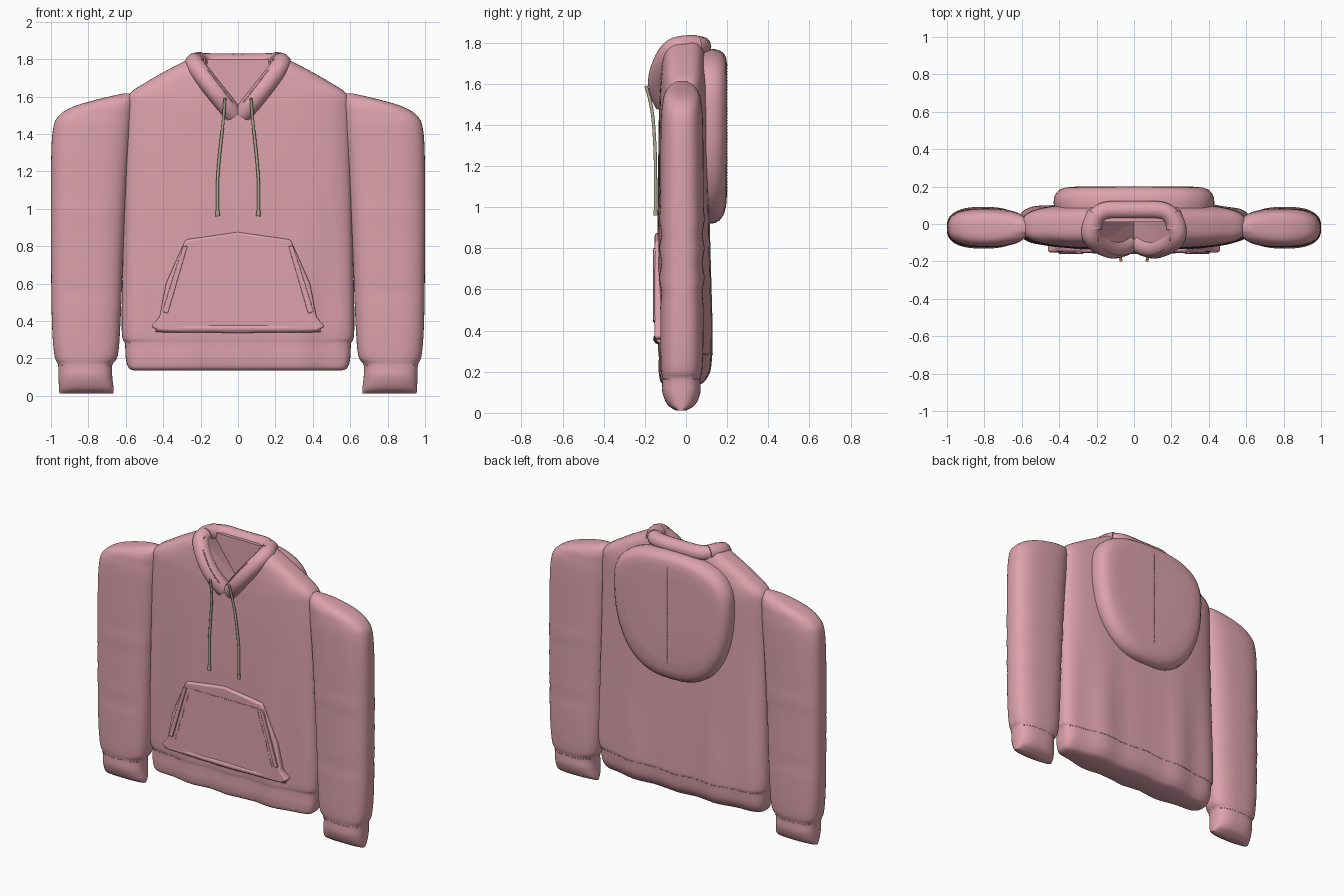
import bpy, bmesh, math
from mathutils import Vector

if "Cube" in bpy.data.objects:
    bpy.data.objects.remove(bpy.data.objects["Cube"], do_unlink=True)


def material(name, rgb):
    m = bpy.data.materials.new(name)
    m.use_nodes = True
    m.diffuse_color = (*rgb, 1)
    bsdf = m.node_tree.nodes["Principled BSDF"]
    bsdf.inputs["Base Color"].default_value = (*rgb, 1)
    bsdf.inputs["Roughness"].default_value = 0.9
    return m


PINK = material("dusty pink fabric", (0.72, 0.36, 0.42))
BEIGE = material("beige cord", (0.44, 0.41, 0.29))


def select(ob):
    bpy.ops.object.select_all(action="DESELECT")
    ob.select_set(True)
    bpy.context.view_layer.objects.active = ob


def make(name, bm, mat=PINK, angle=50):
    bmesh.ops.recalc_face_normals(bm, faces=bm.faces)
    me = bpy.data.meshes.new(name)
    bm.to_mesh(me)
    bm.free()
    me.materials.append(mat)
    ob = bpy.data.objects.new(name, me)
    bpy.context.collection.objects.link(ob)
    select(ob)
    bpy.ops.object.shade_smooth_by_angle(angle=math.radians(angle))
    return ob


def apply(ob, kind, **settings):
    mod = ob.modifiers.new(kind.lower(), kind)
    for key, value in settings.items():
        setattr(mod, key, value)
    select(ob)
    bpy.ops.object.modifier_apply(modifier=mod.name)


def skin(rings):
    """Bridge closed rings of points and cap both ends."""
    bm = bmesh.new()
    rows = [[bm.verts.new(p) for p in ring] for ring in rings]
    n = len(rows[0])
    for a, b in zip(rows, rows[1:]):
        for i in range(n):
            j = (i + 1) % n
            bm.faces.new((a[i], a[j], b[j], b[i]))
    bm.faces.new(rows[0])
    bm.faces.new(rows[-1])
    return bm


def spow(v, e):
    return math.copysign(abs(v) ** e, v)


def smooth_rows(rows, steps=6):
    """Catmull-Rom interpolation between profile rows."""
    out = []
    for i in range(len(rows) - 1):
        quad = rows[max(i - 1, 0)], rows[i], rows[i + 1], rows[min(i + 2, len(rows) - 1)]
        for s in range(steps):
            t = s / steps
            out.append([b + t / 2 * (c - a + t * (2 * a - 5 * b + 4 * c - d + t * (3 * (b - c) + d - a)))
                        for a, b, c, d in zip(*quad)])
    return out + [list(rows[-1])]


def loft(rows, power, fold, n=72):
    """Rounded horizontal sections from rows of z, x0, x1, y0, y1."""
    rings = []
    for z, x0, x1, y0, y1 in smooth_rows(rows):
        ring = []
        for k in range(n):
            a = 2 * math.pi * k / n
            c, s = spow(math.cos(a), power), spow(math.sin(a), power)
            x = (x0 + x1) / 2 + (x1 - x0) / 2 * c
            y = (y0 + y1) / 2 + (y1 - y0) / 2 * s
            ring.append((x, y + fold(x, z) * s, z))
        rings.append(ring)
    return skin(rings)


def plate(name, outline, y0, y1, bevel):
    """Flat shape in the front plane, given thickness and soft edges."""
    ob = make(name, skin([[(x, y, z) for x, z in outline] for y in (y0, y1)]))
    if bevel:
        apply(ob, "BEVEL", width=bevel, segments=3, limit_method="ANGLE")
        bpy.ops.object.shade_smooth_by_angle(angle=math.radians(50))
    return ob


def tube(name, points, radius, mat=PINK):
    cu = bpy.data.curves.new(name, "CURVE")
    cu.dimensions = "3D"
    cu.bevel_depth, cu.bevel_resolution, cu.use_fill_caps = radius, 4, True
    sp = cu.splines.new("NURBS")
    sp.points.add(len(points) - 1)
    for p, co in zip(sp.points, points):
        p.co = (*co, 1)
    sp.use_endpoint_u, sp.order_u, sp.resolution_u = True, 3, 8
    cu.materials.append(mat)
    ob = bpy.data.objects.new(name, cu)
    bpy.context.collection.objects.link(ob)
    select(ob)
    bpy.ops.object.convert(target="MESH")
    bpy.ops.object.shade_smooth_by_angle(angle=math.radians(50))
    return bpy.context.object


def stitches(name, target, a, b, side, count):
    """Row of tiny thread beads dropped onto a surface; side -1 front, 1 back."""
    bpy.context.view_layer.update()
    bm = bmesh.new()
    for i in range(count):
        p = Vector(a).lerp(Vector(b), i / (count - 1))
        hit, loc, _, _ = target.ray_cast(Vector((p.x, side, p.y)), Vector((0, -side, 0)))
        if hit:
            cube = bmesh.ops.create_cube(bm, size=0.006)
            bmesh.ops.translate(bm, verts=cube["verts"], vec=loc)
    make(name, bm, angle=10)


# Torso with hem, vertical drape folds and sloping shoulders
def drape(x, z):
    return 0.009 * math.sin(21 * x + 1) * max(0, min(1, (1.1 - z) / 0.6))


halves = [(0.135, 0.555, -0.09, 0.05), (0.15, 0.585, -0.115, 0.08), (0.2, 0.6, -0.125, 0.11),
          (0.28, 0.605, -0.125, 0.12), (0.36, 0.622, -0.13, 0.122), (0.8, 0.615, -0.135, 0.115),
          (1.25, 0.605, -0.135, 0.11), (1.52, 0.6, -0.13, 0.11), (1.61, 0.585, -0.125, 0.105),
          (1.68, 0.485, -0.12, 0.1), (1.74, 0.38, -0.115, 0.095), (1.8, 0.265, -0.1, 0.085)]
torso = make("torso", loft([(z, -w, w, y0, y1) for z, w, y0, y1 in halves], 0.62, drape))

# Open neckline
cutter = plate("neck_cutter", [(0, 1.52), (0.19, 1.79), (0.19, 1.95), (-0.19, 1.95), (-0.19, 1.79)],
               -0.4, 0.01, 0)
cutter.hide_render = True
apply(torso, "BOOLEAN", object=cutter, operation="DIFFERENCE", solver="EXACT")
bpy.data.objects.remove(cutter, do_unlink=True)
select(torso)
bpy.ops.object.shade_smooth_by_angle(angle=math.radians(50))


# Sleeves with gathered cuffs and forearm creases
def crease(x, z):
    return 0.006 * math.sin(45 * z + 4 * x) if 0.55 < z < 0.95 else 0


arm = [(0.012, 0.665, 0.955, -0.05, 0.0), (0.04, 0.665, 0.957, -0.09, 0.045),
       (0.1, 0.672, 0.96, -0.115, 0.07), (0.165, 0.672, 0.962, -0.115, 0.07),
       (0.22, 0.642, 0.982, -0.122, 0.08), (0.4, 0.628, 0.995, -0.125, 0.085),
       (0.8, 0.612, 1.0, -0.125, 0.085), (1.2, 0.59, 1.0, -0.125, 0.085),
       (1.42, 0.572, 0.99, -0.122, 0.082), (1.5, 0.566, 0.955, -0.115, 0.075),
       (1.55, 0.562, 0.87, -0.105, 0.065), (1.59, 0.562, 0.73, -0.08, 0.04),
       (1.615, 0.57, 0.62, -0.04, 0.0)]
sleeves = make("sleeves", loft(arm, 0.75, crease))
apply(sleeves, "MIRROR", use_axis=(True, False, False))

# Hood lying flat against the back
rings = []
for y, scale in [(0.05, 0.97), (0.11, 1), (0.14, 0.995), (0.165, 0.97), (0.185, 0.92),
                 (0.195, 0.85), (0.2, 0.72), (0.2, 0.4), (0.2, 0.05)]:
    ring = []
    for k in range(64):
        a = 2 * math.pi * k / 64
        s = math.sin(a)
        height = 0.28 * s ** 0.75 if s > 0 else -0.57 * (-s) ** 0.9
        ring.append((0.43 * spow(math.cos(a), 0.78) * scale, y, 1.49 + height * scale))
    rings.append(ring)
hood = make("hood", skin(rings))

# Collar: back roll plus two bands crossing at the neckline
tube("collar_back", [(-0.22, -0.03, 1.785), (-0.22, 0.075, 1.785), (0, 0.075, 1.78),
                     (0.22, 0.075, 1.785), (0.22, -0.03, 1.785)], 0.048)
for side, label in ((1, "left"), (-1, "right")):
    path = [(0.2, 0.05, 1.785), (0.235, -0.01, 1.787), (0.23, -0.08, 1.765),
            (0.14, -0.135, 1.65), (0.06, -0.13, 1.55), (0.03, -0.105, 1.51)]
    band = tube(label + "_collar_band", [(side * x, y, z) for x, y, z in path], 0.052)
    stitches(label + "_collar_stitches", band, (side * 0.16, 1.74), (side * 0.03, 1.57), -1, 18)

    # Drawstring and its tip
    cord = [(0.07, -0.195, 1.59), (0.075, -0.165, 1.5), (0.098, -0.15, 1.3),
            (0.113, -0.147, 1.12), (0.108, -0.147, 0.96)]
    cord = [(side * x, y, z) for x, y, z in cord]
    tube(label + "_drawstring", cord, 0.008, BEIGE)
    tube(label + "_drawstring_tip", [cord[-1], (side * 0.109, -0.147, 0.99)], 0.011, BEIGE)

# Front pocket with padded lower edge and bound hand openings
half = [(0.28, 0.835), (0.31, 0.77), (0.385, 0.6), (0.42, 0.42), (0.465, 0.37), (0.42, 0.345)]
outline = [(0, 0.875)] + half + [(0, 0.335)] + [(-x, z) for x, z in reversed(half)]
pocket = plate("pocket", outline, -0.152, -0.1, 0.012)
tube("pocket_lower_roll", [(-0.44, -0.125, 0.362), (-0.2, -0.138, 0.36), (0.2, -0.138, 0.36),
                           (0.44, -0.125, 0.362)], 0.022)
for side, label in ((1, "left"), (-1, "right")):
    strip = [(0.27, 0.8), (0.295, 0.8), (0.405, 0.45), (0.375, 0.44)]
    plate(label + "_pocket_binding", [(side * x, z) for x, z in strip], -0.16, -0.14, 0.004)
    stitches(label + "_pocket_stitches", pocket, (side * 0.25, 0.79), (side * 0.355, 0.44), -1, 26)
    for face, where in ((-1, "front"), (1, "back")):
        stitches(f"{label}_{where}_cuff_stitches", sleeves, (side * 0.69, 0.165),
                 (side * 0.94, 0.165), face, 16)
stitches("pocket_top_stitches", pocket, (-0.25, 0.8), (0.25, 0.8), -1, 36)

# Hem and hood seams
stitches("front_hem_stitches", torso, (-0.58, 0.285), (-0.35, 0.285), -1, 18)
stitches("back_hem_stitches", torso, (-0.58, 0.285), (0.58, 0.285), 1, 80)
stitches("hood_stitches", hood, (0, 1.05), (0, 1.69), 1, 44)
